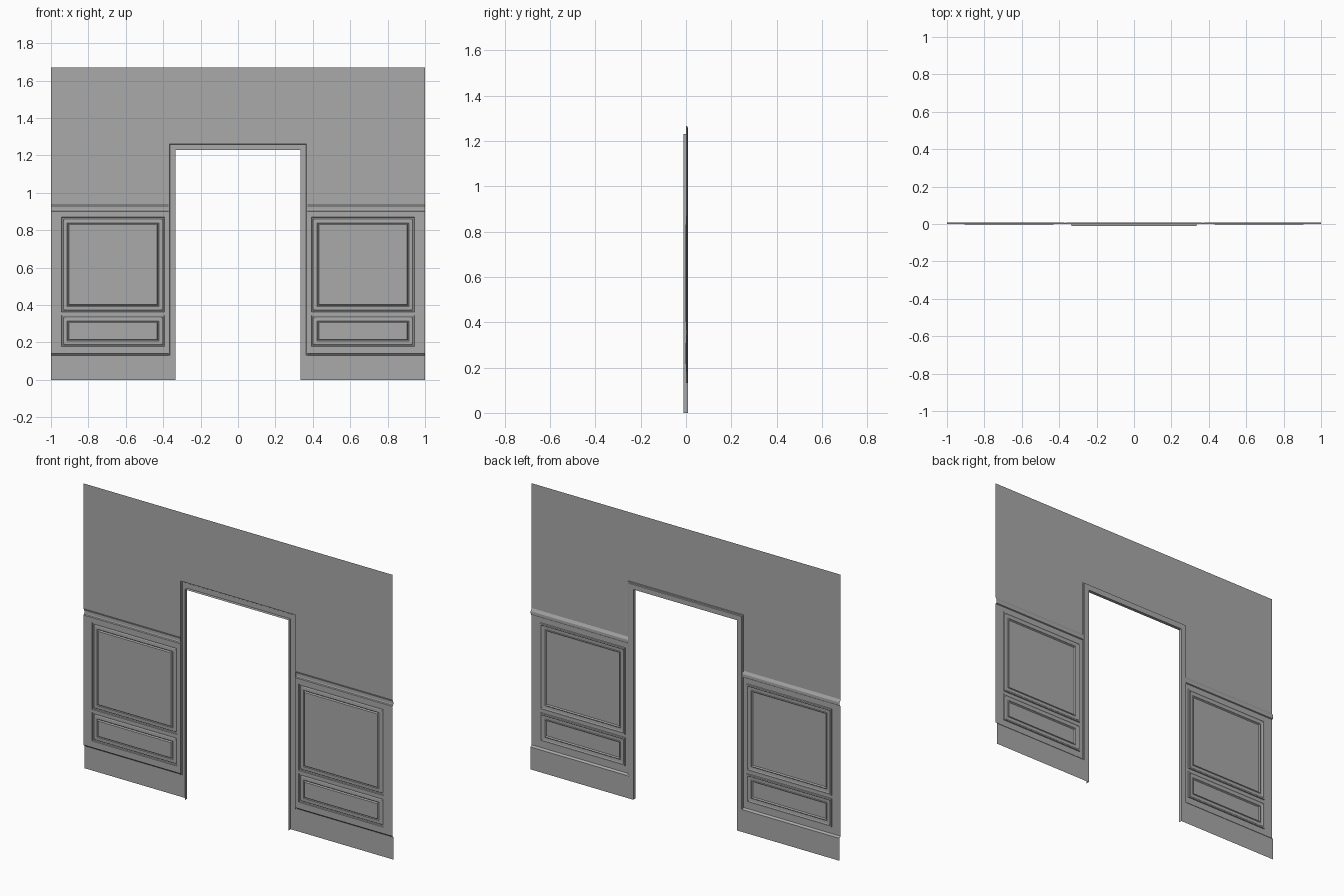
import bpy
import bmesh

cube = bpy.data.objects.get("Cube")
if cube:
    bpy.data.objects.remove(cube, do_unlink=True)

# One plain grey for the whole wall
grey = bpy.data.materials.new("plain_grey")
grey.use_nodes = True
COLOUR = (0.4, 0.4, 0.4, 1)
grey.diffuse_color = COLOUR
bsdf = next(n for n in grey.node_tree.nodes if n.type == 'BSDF_PRINCIPLED')
bsdf.inputs["Base Color"].default_value = COLOUR

# Main measurements; the decorated side faces +y
WALL, FACE, BACK = -0.001, 0.009, -0.01
DOOR_X, DOOR_Z, TRIM = 0.335, 1.23, 0.037
TRIM_X, TRIM_Z = DOOR_X + TRIM, DOOR_Z + TRIM
EDGE, TOP = 1.0, 1.67
BASE_Z, RAIL_LOW, RAIL_HIGH = 0.14, 0.9, 0.94
PANEL_X = (0.393, 0.943)


def sheet(name, quads):
    """Join quads into one open sheet facing +y and mirror it across x."""
    bm = bmesh.new()
    for quad in quads:
        bm.faces.new([bm.verts.new(p) for p in quad])
    bmesh.ops.remove_doubles(bm, verts=bm.verts, dist=0.0001)
    bm.normal_update()
    for face in bm.faces:
        if face.normal.y < -0.001:
            face.normal_flip()
    mesh = bpy.data.meshes.new(name)
    bm.to_mesh(mesh)
    bm.free()
    mesh.materials.append(grey)
    obj = bpy.data.objects.new(name, mesh)
    bpy.context.collection.objects.link(obj)
    mirror = obj.modifiers.new("Mirror", 'MIRROR')
    mirror.merge_threshold = 0.0001
    return obj


def rect(x0, x1, z0, z1, y=WALL):
    return [(x0, y, z0), (x0, y, z1), (x1, y, z1), (x1, y, z0)]


def strip(profile, x0, x1):
    """Run a (y, z) profile straight along x."""
    return [[(x0, ya, za), (x0, yb, zb), (x1, yb, zb), (x1, ya, za)]
            for (ya, za), (yb, zb) in zip(profile, profile[1:])]


def bridge(a, b, closed):
    """Quads between two matching point loops."""
    n = len(a)
    return [[a[i], a[(i + 1) % n], b[(i + 1) % n], b[i]]
            for i in range(n if closed else n - 1)]


def panel(name, z0, z1):
    """Moulded frame stepping in from the wall to a flat field."""
    section = [(0, WALL), (0.002, 0.004), (0.009, 0.005), (0.013, 0.002),
               (0.03, 0.001), (0.034, 0.004), (0.039, -0.003)]
    x0, x1 = PANEL_X
    loops = [rect(x0 + i, x1 - i, z0 + i, z1 - i, y) for i, y in section]
    quads = [q for a, b in zip(loops, loops[1:]) for q in bridge(a, b, True)]
    sheet(name, quads + [loops[-1]])


# Plain wall above the rail and over the doorway
sheet("upper_wall", [rect(TRIM_X, EDGE, RAIL_HIGH, TRIM_Z),
                     rect(TRIM_X, EDGE, TRIM_Z, TOP),
                     rect(0, TRIM_X, TRIM_Z, TOP)])

# Wainscot boards around the two panel openings on each side
low, high = (0.178, 0.345), (0.363, 0.87)
sheet("wainscot_boards",
      [rect(TRIM_X, PANEL_X[0], BASE_Z, RAIL_LOW),
       rect(PANEL_X[1], EDGE, BASE_Z, RAIL_LOW)]
      + [rect(*PANEL_X, a, b) for a, b in
         ((BASE_Z, low[0]), (low[1], high[0]), (high[1], RAIL_LOW))])
panel("lower_panel", *low)
panel("upper_panel", *high)

# Chair rail and skirting
sheet("chair_rail", strip([(WALL, RAIL_LOW), (0.005, 0.903), (0.007, 0.91),
                           (0.007, 0.924), (0.004, 0.93), (WALL, RAIL_HIGH)],
                          TRIM_X, EDGE))
sheet("baseboard", strip([(FACE, 0), (FACE, 0.131), (0.006, 0.135),
                          (WALL, BASE_Z)], TRIM_X, EDGE)
      + [rect(DOOR_X, TRIM_X, 0, 0.131, FACE)])

# Door casing: a section carried up the side and over the opening
section = [(0, BACK), (0, FACE), (0.029, FACE), (0.031, 0.006),
           (TRIM, 0.005), (TRIM, WALL)]
loops = [[(DOOR_X + o, y, 0.131), (DOOR_X + o, y, DOOR_Z + o),
          (0, y, DOOR_Z + o)] for o, y in section]
casing = [q for a, b in zip(loops, loops[1:]) for q in bridge(a, b, False)]
jamb_foot = [(DOOR_X, BACK, 0), (DOOR_X, FACE, 0),
             (DOOR_X, FACE, 0.131), (DOOR_X, BACK, 0.131)]
sheet("door_casing", casing + [jamb_foot])
